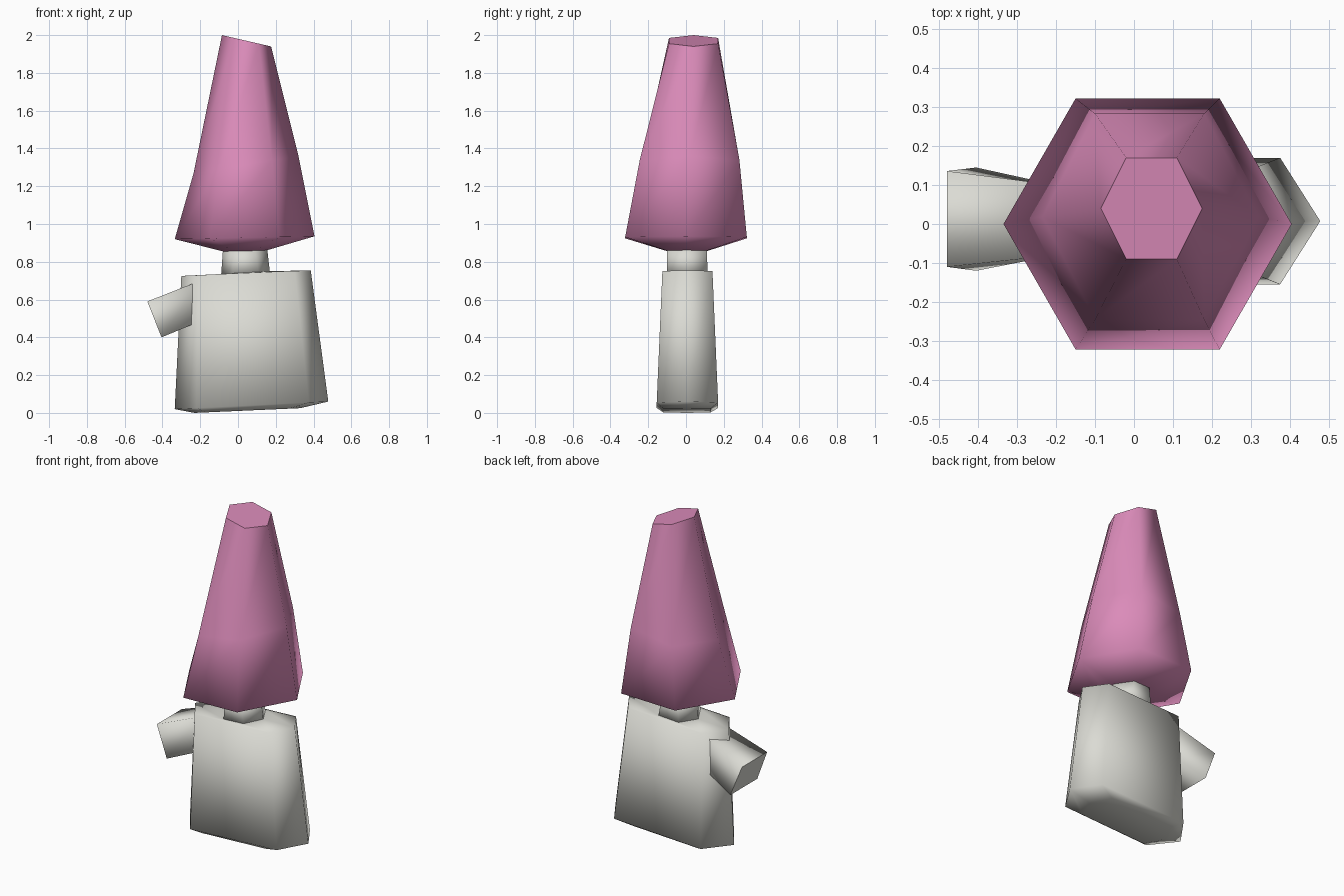
import bpy, bmesh

cube = bpy.data.objects.get("Cube")
if cube:
    bpy.data.objects.remove(cube, do_unlink=True)


def material(name, rgb):
    m = bpy.data.materials.new(name)
    m.use_nodes = True
    m.diffuse_color = (*rgb, 1)
    m.node_tree.nodes["Principled BSDF"].inputs["Base Color"].default_value = (*rgb, 1)
    return m


pink = material("pink", (0.71, 0.26, 0.49))
stone = material("pale grey", (0.71, 0.71, 0.66))


def hexagon(x0, xa, xb, x1, y0, y1, z0, z1):
    """Six-sided ring pointing along x, tilted from z0 at x0 to z1 at x1."""
    ym = (y0 + y1) / 2
    flat = [(x0, ym), (xa, y0), (xb, y0), (x1, ym), (xb, y1), (xa, y1)]
    return [(x, y, z0 + (z1 - z0) * (x - x0) / (x1 - x0)) for x, y in flat]


def loft(name, rings, mat, sharp_end=False):
    """Skin a list of rings, closing both ends."""
    bm = bmesh.new()
    loops = [[bm.verts.new(p) for p in r] for r in rings]
    n = len(loops[0])
    for a, b in zip(loops, loops[1:]):
        for i in range(n):
            j = (i + 1) % n
            bm.faces.new((a[i], a[j], b[j], b[i]))
    bm.faces.new(loops[0][::-1])
    end = bm.faces.new(loops[-1])
    bmesh.ops.recalc_face_normals(bm, faces=bm.faces[:])
    for f in bm.faces:
        f.smooth = True
    if sharp_end:
        for e in end.edges:
            e.smooth = False
    me = bpy.data.meshes.new(name)
    bm.to_mesh(me)
    bm.free()
    me.materials.append(mat)
    ob = bpy.data.objects.new(name, me)
    bpy.context.collection.objects.link(ob)
    return ob


# Tall tapering cap with a cut-off tip and a shallow underside
loft("tall_cap", [
    hexagon(-0.08, -0.02, 0.09, 0.15, -0.10, 0.11, 0.855, 0.86),
    hexagon(-0.335, -0.15, 0.22, 0.405, -0.322, 0.322, 0.92, 0.935),
    hexagon(-0.235, -0.10, 0.18, 0.32, -0.245, 0.283, 1.27, 1.36),
    hexagon(-0.085, -0.02, 0.11, 0.175, -0.09, 0.17, 2.0, 1.94),
], pink, sharp_end=True)

# Flattened six-sided body
loft("body", [
    hexagon(-0.23, -0.17, 0.27, 0.33, -0.12, 0.13, 0.0, 0.025),
    hexagon(-0.335, -0.22, 0.375, 0.478, -0.155, 0.17, 0.02, 0.06),
    hexagon(-0.30, -0.21, 0.30, 0.385, -0.125, 0.14, 0.725, 0.755),
    hexagon(-0.09, -0.03, 0.11, 0.17, -0.10, 0.115, 0.735, 0.75),
], stone)

# Short neck between body and cap
loft("neck", [
    hexagon(-0.09, -0.03, 0.11, 0.17, -0.10, 0.115, 0.72, 0.735),
    hexagon(-0.08, -0.02, 0.09, 0.155, -0.10, 0.11, 0.86, 0.865),
], stone)

# Stubby four-sided arm on the right side
loft("right_arm", [
    [(-0.20, -0.08, 0.485), (-0.20, 0.10, 0.485),
     (-0.20, 0.10, 0.70), (-0.20, -0.08, 0.70)],
    [(-0.405, -0.12, 0.40), (-0.405, 0.145, 0.40),
     (-0.48, 0.136, 0.59), (-0.48, -0.11, 0.59)],
], stone, sharp_end=True)
